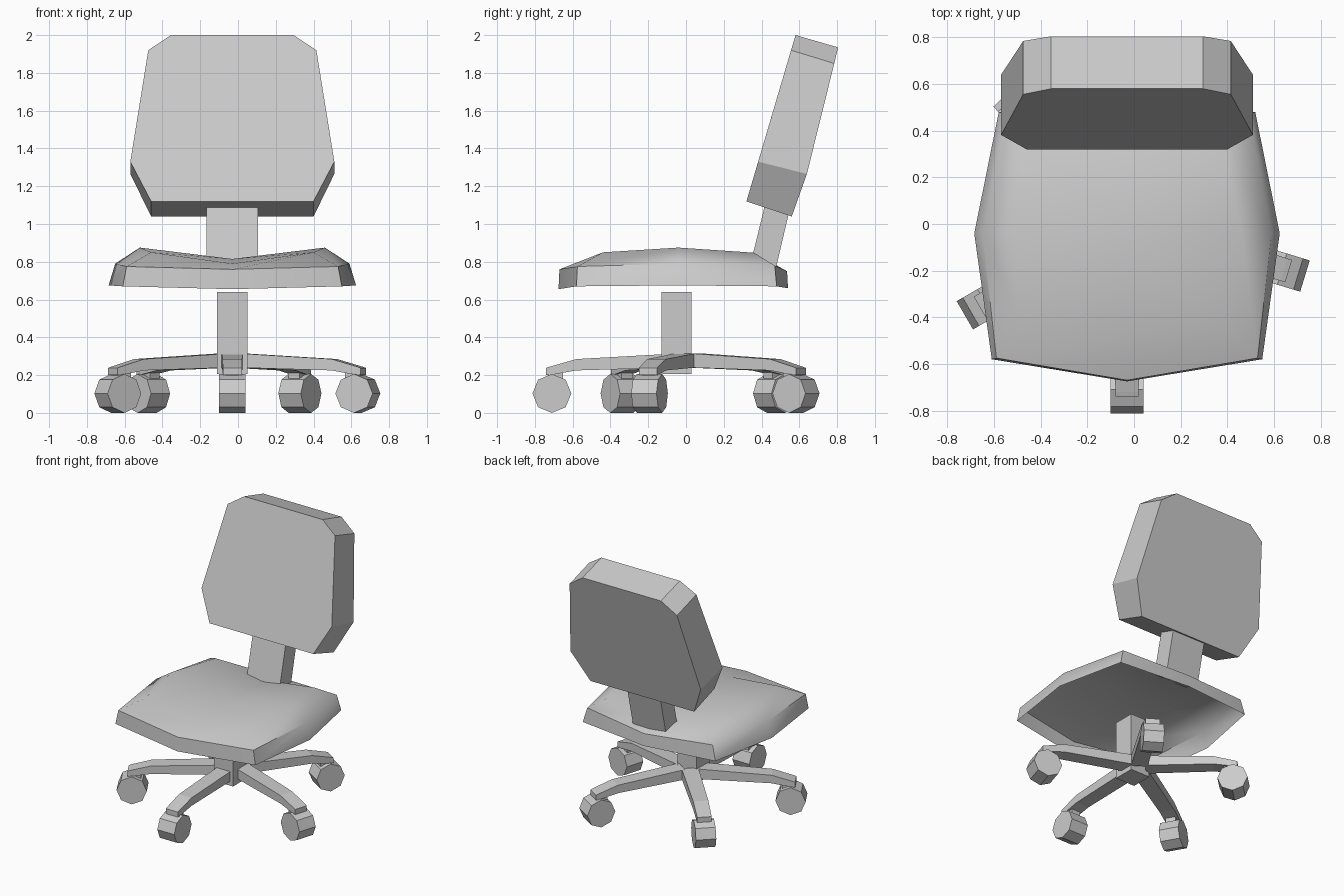
import bpy, bmesh, math
from mathutils import Matrix, Vector

cube = bpy.data.objects.get("Cube")
if cube:
    bpy.data.objects.remove(cube, do_unlink=True)

gray = bpy.data.materials.new("plain_gray")
gray.use_nodes = True
COLOR = (0.6, 0.6, 0.6, 1)
gray.diffuse_color = COLOR
for node in gray.node_tree.nodes:
    if node.type == 'BSDF_PRINCIPLED':
        node.inputs["Base Color"].default_value = COLOR

CX = -0.03  # the chair's axis


def make(name, bm, matrix=Matrix()):
    bmesh.ops.recalc_face_normals(bm, faces=bm.faces)
    mesh = bpy.data.meshes.new(name)
    bm.to_mesh(mesh)
    bm.free()
    mesh.transform(matrix)
    mesh.materials.append(gray)
    obj = bpy.data.objects.new(name, mesh)
    bpy.context.collection.objects.link(obj)
    return obj


def loft(name, loops, matrix=Matrix(), cap_start=True, cap_end=True):
    """Skin a row of loops with equal point counts."""
    bm = bmesh.new()
    rings = [[bm.verts.new(p) for p in loop] for loop in loops]
    for a, b in zip(rings, rings[1:]):
        for i in range(len(a)):
            j = (i + 1) % len(a)
            bm.faces.new((a[i], a[j], b[j], b[i]))
    if cap_start:
        bm.faces.new(rings[0])
    if cap_end:
        bm.faces.new(rings[-1])
    return make(name, bm, matrix)


def mirrored(half):
    """Close a half outline whose first and last points may lie on x = 0."""
    other = [(-x, y, z) for x, y, z in reversed(half) if x > 0]
    return [Vector(p) for p in half + other]


def box(name, lo, hi, matrix=Matrix()):
    def ring(z):
        return [(lo[0], lo[1], z), (hi[0], lo[1], z), (hi[0], hi[1], z), (lo[0], hi[1], z)]
    return loft(name, [ring(lo[2]), ring(hi[2])], matrix)


axis = Matrix.Translation((CX, 0, 0))

# Seat: a saddle-shaped shell, open underneath
hem = [(0, -0.675, 0.655), (0.58, -0.58, 0.67), (0.655, -0.04, 0.675), (0.55, 0.48, 0.67), (0, 0.54, 0.66)]
rim = [(0, -0.67, 0.76), (0.56, -0.575, 0.775), (0.62, -0.04, 0.79), (0.52, 0.47, 0.78), (0, 0.535, 0.75)]
ridge = [(0, -0.48, 0.79), (0.43, -0.44, 0.85), (0.49, -0.04, 0.875), (0.41, 0.36, 0.848), (0, 0.38, 0.785)]
seat = loft("seat", [mirrored(r) for r in (hem, rim, ridge)], axis, False, False)
bm = bmesh.new()
bm.from_mesh(seat.data)
center = bm.verts.new((CX, -0.04, 0.815))
top_edges = [e for e in bm.edges if e.is_boundary and min(v.co.z for v in e.verts) > 0.7]
for e in top_edges:
    bm.faces.new((e.verts[0], e.verts[1], center))
bmesh.ops.recalc_face_normals(bm, faces=bm.faces)
bm.to_mesh(seat.data)
bm.free()
bpy.context.view_layer.objects.active = seat
seat.select_set(True)
bpy.ops.object.shade_smooth_by_angle(angle=math.radians(45))
seat.select_set(False)

# Backrest: tilted octagonal pad
front = [(0.43, 0.32, 1.12), (0.54, 0.382, 1.33), (0.445, 0.556, 1.92), (0.325, 0.58, 2.0)]
back = [(0.43, 0.56, 1.04), (0.54, 0.64, 1.265), (0.445, 0.785, 1.85), (0.325, 0.805, 1.935)]
loft("backrest", [mirrored(front), mirrored(back)], axis)

# Strut joining seat and backrest
W = 0.137
strut_low = [(W, 0.342, 0.79), (W, 0.47, 0.74)]
strut_high = [(W, 0.42, 1.11), (W, 0.545, 1.06)]
loft("back_strut", [mirrored(strut_low), mirrored(strut_high)], axis)

# Central column
box("column", (-0.08, -0.13, 0.205), (0.08, 0.03, 0.64), axis)

# Five legs with casters: direction in degrees and distance of the wheel
LEGS = [(-90, 0.72), (-17, 0.695), (58, 0.675), (134, 0.65), (210, 0.70)]
for n, (angle, reach) in enumerate(LEGS, 1):
    place = Matrix.Translation((CX, 0.01, 0)) @ Matrix.Rotation(math.radians(angle), 4, 'Z')

    # Bent leg: distance, half width, bottom, top
    sections = [(0.05, 0.057, 0.24, 0.315), (reach - 0.13, 0.052, 0.225, 0.285),
                (reach + 0.01, 0.05, 0.2, 0.245), (reach + 0.03, 0.05, 0.2, 0.238)]
    loft(f"leg_{n}", [[(r, -w, lo), (r, w, lo), (r, w, hi), (r, -w, hi)]
                      for r, w, lo, hi in sections], place)

    # Caster stem
    box(f"caster_stem_{n}", (reach - 0.06, -0.035, 0.15), (reach + 0.02, 0.035, 0.215), place)

    # Eight-sided wheel
    bm = bmesh.new()
    bmesh.ops.create_cone(bm, cap_ends=True, segments=8, radius1=0.103, radius2=0.103, depth=0.14)
    make(f"caster_wheel_{n}", bm,
         place @ Matrix.Translation((reach, 0, 0.103)) @ Matrix.Rotation(math.pi / 2, 4, 'X'))
